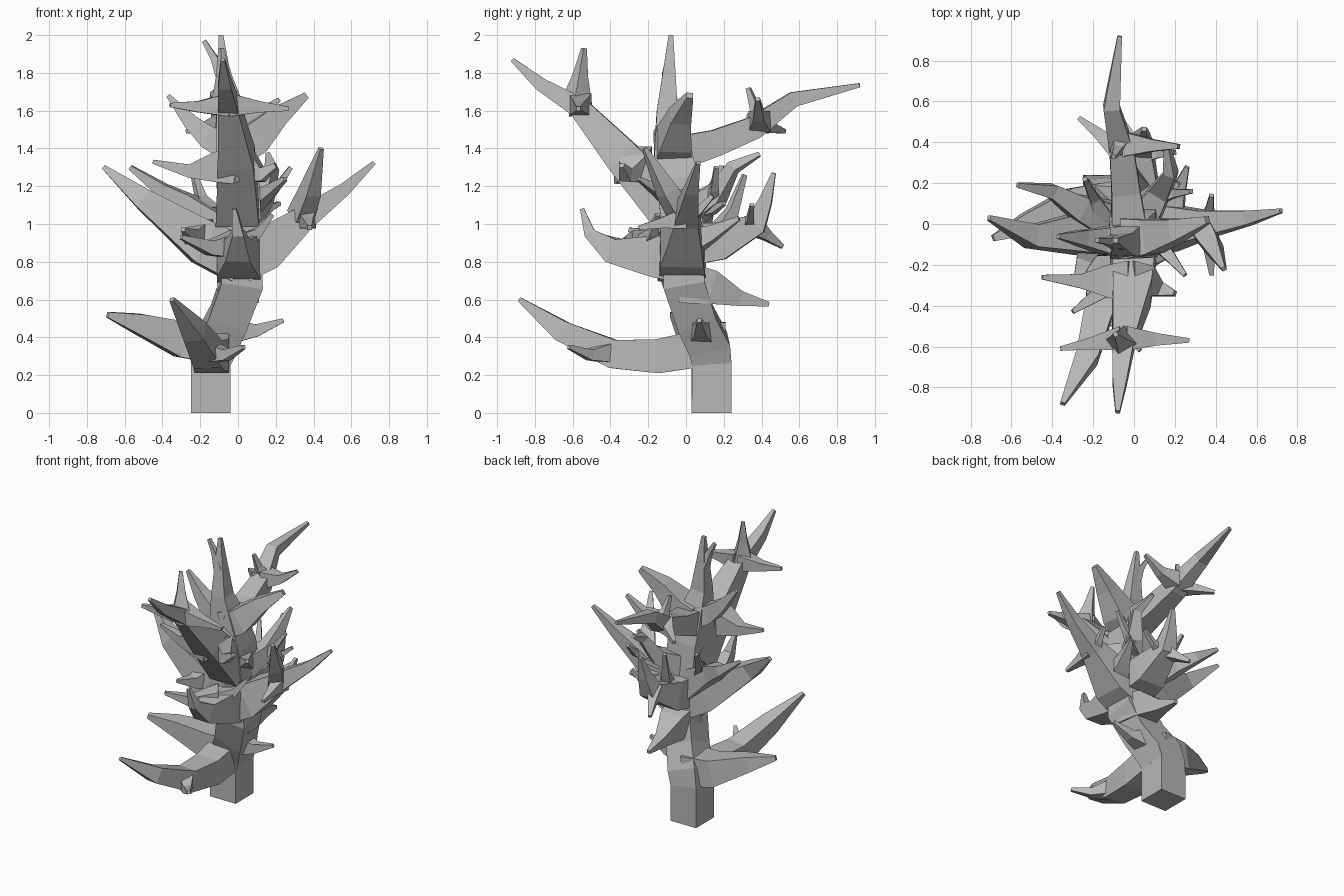
import bpy
import bmesh
from mathutils import Vector

default_cube = bpy.data.objects.get("Cube")
if default_cube:
    bpy.data.objects.remove(default_cube, do_unlink=True)

# One plain grey for the whole tree
bark_grey = bpy.data.materials.new("bark_grey")
bark_grey.use_nodes = True
bark_colour = (.48, .48, .48, 1)
bark_grey.diffuse_color = bark_colour
bark_grey.node_tree.nodes["Principled BSDF"].inputs["Base Color"].default_value = bark_colour


def limb(name, *stations):
    """Loft a square section along stations of (x, y, z, half_width)."""
    centres = [Vector(station[:3]) for station in stations]
    widths = [station[3] for station in stations]
    mesh_builder = bmesh.new()
    previous_ring = None
    side = None
    last = len(centres) - 1
    for index, centre in enumerate(centres):
        # Average the directions of the two neighbouring segments
        tangent = Vector()
        if index > 0:
            tangent += (centre - centres[index - 1]).normalized()
        if index < last:
            tangent += (centres[index + 1] - centre).normalized()
        tangent.normalize()
        # Start level, then carry the section along without twisting
        if side is None:
            steep = tangent.xy.length < .1
            side = Vector((1, 0, 0)) if steep else tangent.cross(Vector((0, 0, 1)))
        side = (side - tangent * side.dot(tangent)).normalized()
        rise = side.cross(tangent)
        ring = [mesh_builder.verts.new(centre + (side * a + rise * b) * widths[index])
                for a, b in ((-1, -1), (1, -1), (1, 1), (-1, 1))]
        if previous_ring:
            for k in range(4):
                n = (k + 1) % 4
                mesh_builder.faces.new((previous_ring[k], previous_ring[n], ring[n], ring[k]))
        if index in (0, last):
            mesh_builder.faces.new(ring)
        previous_ring = ring
    bmesh.ops.recalc_face_normals(mesh_builder, faces=mesh_builder.faces)
    mesh = bpy.data.meshes.new(name)
    mesh_builder.to_mesh(mesh)
    mesh_builder.free()
    mesh.materials.append(bark_grey)
    tree_part = bpy.data.objects.new(name, mesh)
    bpy.context.collection.objects.link(tree_part)
    return tree_part


def spike(name, base, tip, width, sag=.1):
    """A short twig, flared at its base, that dips in the middle and hooks up at its tip."""
    base, tip = Vector(base), Vector(tip)
    middle = base.lerp(tip, .5)
    middle.z -= sag * (tip - base).length
    limb(name, (*base, width), (*middle, width * .5), (*tip, .011))


# Trunk, square at the foot and leaning above it
limb("trunk", (-.145, .135, 0, .105), (-.145, .135, .27, .105), (-.12, .12, .36, .11),
     (-.05, .05, .5, .105), (.02, -.015, .69, .11), (.01, -.02, .97, .11),
     (0, -.05, 1.23, .11), (-.02, -.07, 1.36, .1), (-.06, -.1, 1.6, .055),
     (-.09, -.08, 2, .012))
spike("crown_fork", (-.08, -.09, 1.78), (-.18, -.08, 1.97), .035, -.05)

# Low limbs
limb("low_front_branch", (-.14, .12, .35, .1), (-.14, -.15, .3, .09), (-.16, -.38, .31, .075),
     (-.23, -.65, .43, .055), (-.35, -.88, .6, .012))
spike("low_front_twig", (-.15, -.4, .32), (.03, -.62, .35), .055)
limb("low_right_branch", (-.1, .1, .37, .11), (-.3, .08, .39, .095), (-.52, 0, .47, .055),
     (-.69, -.07, .52, .015))
spike("low_left_twig", (-.04, .08, .43), (.24, .07, .49), .065, .08)
limb("low_back_branch", (0, -.02, .69, .11), (0, .14, .665, .09), (0, .29, .605, .04),
     (0, .44, .575, .012))

# Middle limbs
limb("front_branch", (.01, -.02, .81, .12), (0, -.17, .83, .11), (0, -.4, .86, .065),
     (0, -.51, .95, .03), (-.02, -.55, 1.08, .011))
spike("front_branch_right_twig", (0, -.22, .89), (-.3, -.43, .93), .075)
spike("front_branch_left_twig", (.02, -.2, .9), (.18, -.15, 1.05), .05)
limb("right_branch", (.01, -.02, .81, .125), (-.18, -.04, .9, .115), (-.5, -.06, 1.13, .055),
     (-.71, .03, 1.3, .012))
limb("right_branch_upper", (-.08, 0, .95, .1), (-.27, .08, 1.1, .06), (-.4, .16, 1.18, .035),
     (-.57, .19, 1.3, .012))
spike("right_branch_front_twig", (-.2, -.06, .95), (-.29, -.3, .97), .075)
spike("right_branch_back_twig", (-.15, .03, 1.05), (-.24, .22, 1.28), .05)
limb("left_branch", (.01, -.02, .81, .125), (.15, -.02, .87, .115), (.35, 0, 1.03, .065),
     (.56, .03, 1.18, .035), (.72, .065, 1.325, .011))
limb("left_branch_rising_twig", (.33, -.02, 1.04, .055), (.38, -.1, 1.17, .045),
     (.44, -.22, 1.4, .011))
spike("left_branch_front_twig", (.36, -.01, 1.03), (.38, -.25, .98), .055, 0)
spike("left_branch_back_twig", (.36, .01, 1.04), (.38, .14, 1.15), .04)
spike("left_branch_inner_twig", (.16, 0, .9), (.26, .28, 1.03), .08, .04)
spike("left_branch_inner_front_twig", (.07, -.03, 1.12), (.25, -.25, 1.24), .06, .03)
limb("back_branch", (.01, -.02, .89, .115), (.02, .18, .91, .1), (.03, .37, 1, .06),
     (.04, .42, 1.12, .035), (.05, .465, 1.27, .011))
spike("back_branch_lower_twig", (.02, .34, 1), (-.06, .51, .88), .055, 0)
spike("back_branch_side_twig", (.03, .33, 1), (.2, .35, 1.1), .035)
spike("back_branch_rising_twig", (.03, .18, .95), (-.04, .31, 1.26), .055)
limb("back_left_branch", (.03, 0, 1.05, .08), (.13, .16, 1.15, .05), (.18, .25, 1.3, .03),
     (.16, .39, 1.37, .011))
spike("back_left_twig", (.12, .14, 1.12), (.28, .16, 1.3), .04)
spike("back_left_low_twig", (.08, .1, 1.08), (.22, .2, 1.11), .04)

# Long rising limb at the front
limb("high_front_branch", (0, -.08, 1.06, .115), (-.01, -.33, 1.35, .095),
     (-.05, -.57, 1.62, .055), (-.07, -.77, 1.74, .035), (-.08, -.92, 1.87, .011))
limb("high_front_right_twig", (-.02, -.28, 1.31, .1), (-.12, -.28, 1.3, .08),
     (-.26, -.28, 1.28, .035), (-.45, -.26, 1.33, .011))
limb("high_front_left_twig", (-.01, -.28, 1.31, .1), (.06, -.28, 1.3, .075),
     (.13, -.32, 1.26, .035), (.2, -.34, 1.31, .013))
spike("high_front_tip_right_twig", (-.06, -.56, 1.63), (-.36, -.61, 1.63), .06, .03)
spike("high_front_tip_left_twig", (-.04, -.56, 1.63), (.27, -.57, 1.61), .06, 0)
spike("high_front_rising_twig", (-.06, -.58, 1.64), (-.09, -.54, 1.93), .06, 0)

# Long rising limb at the back
limb("high_back_branch", (-.02, -.06, 1.37, .09), (-.04, .16, 1.43, .07),
     (-.06, .36, 1.51, .06), (-.11, .57, 1.66, .04), (-.07, .92, 1.735, .011))
spike("high_back_right_twig", (-.07, .36, 1.53), (-.27, .52, 1.49), .055, 0)
spike("high_back_left_twig", (-.04, .39, 1.54), (.22, .38, 1.66), .06)
spike("high_back_rising_twig", (-.07, .4, 1.55), (-.1, .33, 1.72), .045)

# Side limbs of the crown
limb("crown_left_branch", (-.02, -.07, 1.4, .1), (.09, -.06, 1.45, .085),
     (.21, -.03, 1.57, .055), (.36, .02, 1.68, .018))
limb("crown_right_branch", (-.03, -.08, 1.4, .085), (-.16, -.08, 1.46, .06),
     (-.25, -.07, 1.54, .04), (-.37, -.06, 1.68, .011))
